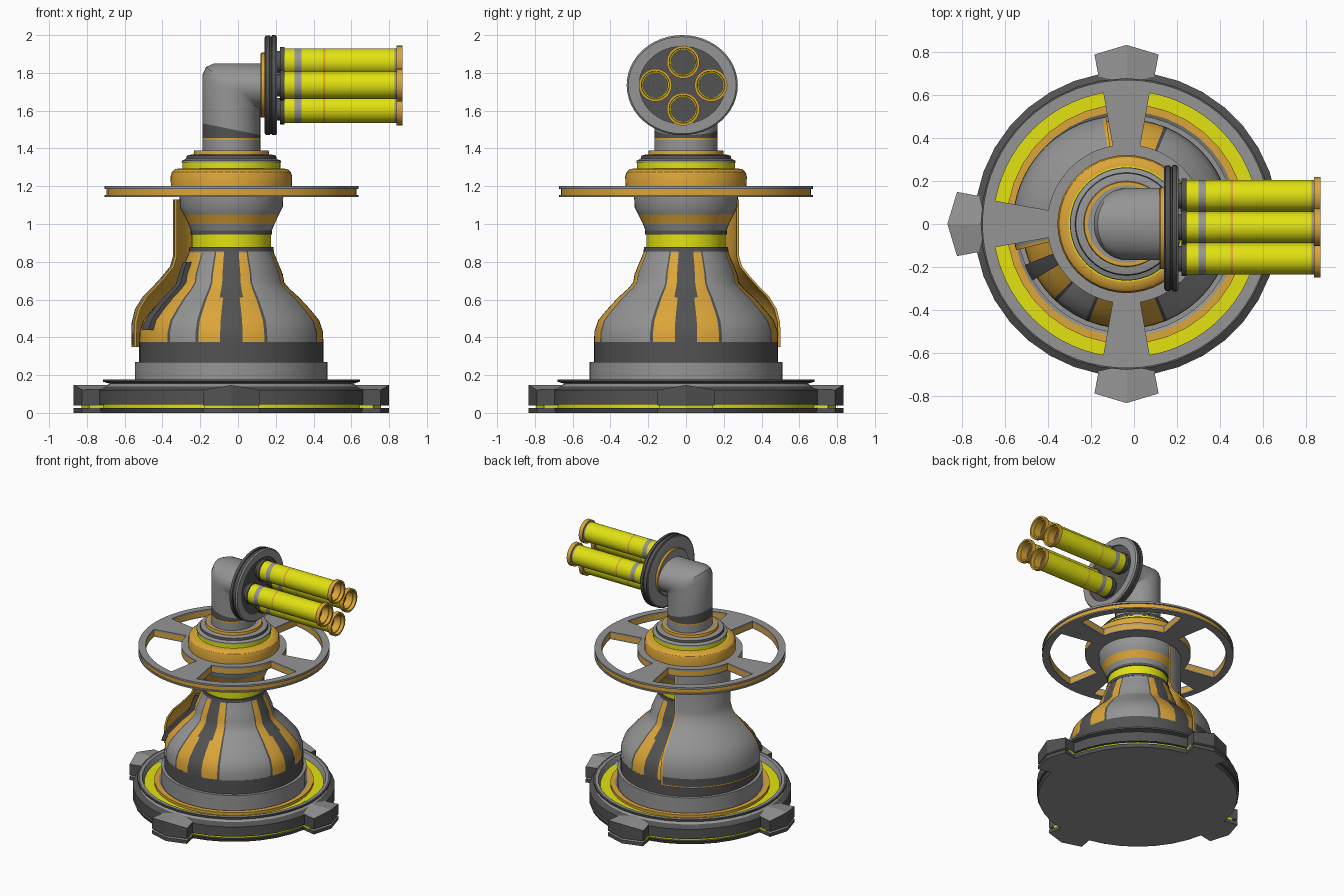
import bpy, bmesh, math
from mathutils import Matrix

if "Cube" in bpy.data.objects:
    bpy.data.objects.remove(bpy.data.objects["Cube"])

# Materials
COLOURS = {"grey": (0.30, 0.30, 0.30), "dark": (0.085, 0.085, 0.085),
           "yellow": (0.76, 0.76, 0.006), "orange": (0.72, 0.38, 0.04)}
MATS = []
for key, rgb in COLOURS.items():
    m = bpy.data.materials.new(key + " paint")
    m.use_nodes = True
    m.diffuse_color = (*rgb, 1)
    m.node_tree.nodes["Principled BSDF"].inputs["Base Color"].default_value = (*rgb, 1)
    MATS.append(m)
GREY, DARK, YELLOW, ORANGE = range(4)
CENTRE = Matrix.Translation((-0.035, 0, 0))


def finish(name, bm, place=CENTRE, smooth=True):
    bmesh.ops.remove_doubles(bm, verts=bm.verts, dist=1e-5)
    bmesh.ops.recalc_face_normals(bm, faces=bm.faces)
    bm.transform(place)
    me = bpy.data.meshes.new(name)
    bm.to_mesh(me)
    bm.free()
    for m in MATS:
        me.materials.append(m)
    ob = bpy.data.objects.new(name, me)
    bpy.context.collection.objects.link(ob)
    if smooth:
        bpy.ops.object.select_all(action='DESELECT')
        ob.select_set(True)
        bpy.context.view_layer.objects.active = ob
        bpy.ops.object.shade_smooth_by_angle(angle=math.radians(32))


def loft(bm, rings, colours, closed=True):
    """Skin rows of points; colours has one entry per gap between rows."""
    rows = [[bm.verts.new(p) for p in ring] for ring in rings]
    n = len(rows[0])
    for a, b, col in zip(rows, rows[1:], colours):
        for i in range(n if closed else n - 1):
            j = (i + 1) % n
            f = bm.faces.new((a[i], a[j], b[j], b[i]))
            f.material_index = col
    return rows


def lathe(name, prof, n=48, start=0, arc=360, place=CENTRE, rule=None, caps=None):
    """Spin (radius, height, colour of the band ending here)."""
    bm = bmesh.new()
    full = arc == 360
    angs = [math.radians(start + arc * i / n) for i in range(n if full else n + 1)]
    rings = [[(r * math.cos(a), r * math.sin(a), z) for a in angs] for r, z, _ in prof]
    rows = loft(bm, rings, [p[2] for p in prof[1:]], full)
    if rule:
        for f in bm.faces:
            c = f.calc_center_median()
            f.material_index = rule(math.degrees(math.atan2(c.y, c.x)) % 360, c.z, f.material_index)
    if caps is not None:
        for i in (0, -1):
            bm.faces.new([row[i] for row in rows[:-1]]).material_index = caps
    finish(name, bm, place)


# Base tray with stacked rim and coloured floor rings
lathe("base_tray", [
    (0, 0, GREY), (.70, 0, GREY), (.71, .025, DARK), (.69, .025, DARK), (.69, .045, YELLOW),
    (.71, .045, DARK), (.71, .12, DARK), (.67, .14, DARK), (.645, .155, GREY),
    (.68, .165, DARK), (.68, .178, DARK), (.664, .178, DARK), (.645, .178, GREY), (.63, .14, GREY),
    (.56, .14, YELLOW), (.56, .16, ORANGE), (.525, .16, ORANGE), (.51, .15, GREY),
    (0, .15, GREY)], n=36)

# Four feet: layered wedge with a ridged top
PAD = [(.6, -.125), (.69, -.13), (.79, -.15), (.835, 0), (.79, .15), (.69, .13), (.6, .125)]


def foot(name, angle):
    bm = bmesh.new()

    def layer(z0, z1, shrink, ridge, side, flat):
        low = [bm.verts.new((x * (1 - shrink), y * (1 - shrink), z0)) for x, y in PAD]
        top = [bm.verts.new((x * (1 - shrink), y * (1 - shrink), z1 + ridge * (1 - abs(y) / .15)))
               for x, y in PAD]
        back = bm.verts.new((.6, 0, z1 + ridge))
        for i in range(6):
            bm.faces.new((low[i], low[i + 1], top[i + 1], top[i])).material_index = side
        for verts in (low, top[:4] + [back], top[3:] + [back]):
            bm.faces.new(verts).material_index = flat
    layer(0, .027, 0, 0, DARK, GREY)
    layer(.027, .04, .05, 0, YELLOW, YELLOW)
    layer(.04, .122, 0, .025, DARK, GREY)
    finish(name, bm, CENTRE @ Matrix.Rotation(angle, 4, 'Z'), False)


for i, side in enumerate(("right", "back", "left", "front")):
    foot(side + "_foot", i * math.pi / 2)

# Pedestal
lathe("pedestal", [(.51, .14, GREY), (.51, .27, GREY), (.488, .27, GREY),
                   (.488, .375, DARK), (0, .375, DARK)])

# Bell body with painted stripes on four sides
BELL = [(.487, .37), (.485, .43), (.465, .49), (.42, .545), (.36, .61), (.31, .655),
        (.28, .69), (.272, .735), (.245, .80), (.225, .848), (.222, .86)]


def stripes(ang, z, col):
    if 200 < ang < 228 and z < .85:                 # broad stripe beside the rear guard
        return ORANGE if ang < 226 else DARK
    off = abs((ang + 45) % 90 - 45)
    inner = 7 if z < .6 else 10
    if off < inner or 21 < off < 23:
        return DARK
    return ORANGE if off < 21 and z < .85 else col


lathe("bell_body", [(r, z, GREY) for r, z in BELL], n=360, rule=stripes)


def bell_radius(z):
    for (r0, z0), (r1, z1) in zip(BELL, BELL[1:]):
        if z <= z1:
            return r0 + (r1 - r0) * (z - z0) / (z1 - z0)


# Raised dark strip following the bell
heights = [.44 + .04 * i for i in range(10)]
outer = [(bell_radius(z) + .03, z, DARK) for z in heights]
inner = [(bell_radius(z) - .01, z, DARK) for z in reversed(heights)]
lathe("raised_strip", outer + inner + outer[:1], n=4, start=202, arc=9, caps=DARK)

# Curved rear guard: grey outside, orange inside, orange trim along its edges
GUARD = [(.505, .35), (.505, .36), (.505, .42), (.503, .48), (.485, .55), (.445, .615), (.40, .66),
         (.345, .72), (.30, .775), (.284, .83), (.284, 1.13)]
outer = [(r, z, ORANGE if z == .36 else DARK if z == .42 else GREY) for r, z in GUARD]
inner = [(r - .014, z, ORANGE) for r, z in reversed(GUARD)]
lathe("rear_guard", outer + inner + [(.505, .35, ORANGE)], n=48, start=98, arc=96, caps=ORANGE,
      place=CENTRE @ Matrix.Translation((-.025, 0, 0)),
      rule=lambda ang, z, col: col if 100 < ang < 192 else ORANGE)

# Neck
lathe("neck", [
    (0, .85, DARK), (.225, .855, DARK), (.222, .878, DARK), (.21, .878, DARK), (.21, .945, YELLOW),
    (.216, .945, DARK), (.216, .965, DARK), (.214, .965, GREY), (.228, 1.0, GREY),
    (.252, 1.05, ORANGE), (.272, 1.09, GREY), (.275, 1.15, GREY), (0, 1.15, GREY)])


# Spoked ring: three stacked plates with sector openings
def spoked_plate(name, z0, z1, radius, side_col):
    bm = bmesh.new()
    n = 72
    radii = [.2, .37, .62, radius]
    rings = [[(r * math.cos(2 * math.pi * i / n), r * math.sin(2 * math.pi * i / n), z0)
              for i in range(n)] for r in radii]
    loft(bm, rings, [GREY] * 3)
    gone = []
    for f in bm.faces:
        c = f.calc_center_median()
        off = abs((math.degrees(math.atan2(c.y, c.x)) + 45) % 90 - 45)
        if .37 < c.xy.length < .62 and off > 10:
            gone.append(f)
    bmesh.ops.delete(bm, geom=gone, context='FACES')
    ext = bmesh.ops.extrude_face_region(bm, geom=bm.faces[:], use_keep_orig=True)
    bmesh.ops.translate(bm, vec=(0, 0, z1 - z0),
                        verts=[v for v in ext["geom"] if isinstance(v, bmesh.types.BMVert)])
    bm.normal_update()
    for f in bm.faces:
        f.material_index = GREY if abs(f.normal.z) > .5 else side_col
    finish(name, bm)


spoked_plate("ring_lower_plate", 1.143, 1.154, .672, GREY)
spoked_plate("ring_core", 1.154, 1.186, .662, ORANGE)
spoked_plate("ring_upper_plate", 1.186, 1.2, .672, GREY)

# Hub stack
lathe("hub", [
    (.32, 1.19, ORANGE), (.322, 1.25, ORANGE), (.315, 1.275, ORANGE), (.298, 1.29, ORANGE),
    (.27, 1.295, ORANGE), (.26, 1.295, YELLOW), (.26, 1.325, YELLOW), (.264, 1.325, GREY),
    (.262, 1.335, GREY), (.24, 1.345, GREY), (.236, 1.362, DARK), (.212, 1.368, GREY),
    (.2, 1.368, GREY), (.197, 1.388, ORANGE), (.18, 1.388, ORANGE), (0, 1.388, GREY)])

# Elbow pipe: mitred corner with a small rounding
bm = bmesh.new()
N = 48
oval = [(.153 * math.cos(2 * math.pi * i / N), .168 * math.sin(2 * math.pi * i / N)) for i in range(N)]
rings = [[(x, y, z) for x, y in oval] for z in (1.38, 1.445, 1.455)]
rings.append([(x, y, 1.502 - .2 * x) for x, y in oval])
for dx, dz in ((0, -.2), (.06, -.06), (.2, 0)):
    rings.append([(x + dx * (.153 - x), y, 1.605 + (.8 + dz) * (.153 - x)) for x, y in oval])
rings.append([(.16, y, 1.605 + .8 * (.153 - x)) for x, y in oval])
loft(bm, rings, [GREY, ORANGE, DARK, GREY, GREY, GREY, GREY])
finish("elbow_pipe", bm)

# Barrel mount disc, spun about the x direction
TURN = Matrix.Rotation(math.pi / 2, 4, 'Y')
lathe("mount_disc", [
    (0, .12, GREY), (.168, .12, GREY), (.172, .124, ORANGE), (.172, .14, ORANGE), (.25, .14, GREY),
    (.264, .147, DARK), (.264, .168, DARK), (.258, .17, DARK), (.258, .178, DARK), (.265, .18, DARK),
    (.265, .198, DARK), (.257, .207, GREY), (.205, .207, GREY), (.205, .197, ORANGE), (0, .197, DARK)],
    place=Matrix.Translation((0, -.02, 1.735)) @ Matrix.Diagonal((1, 1.11, 1, 1)) @ TURN)

# Four barrels
BARREL = [
    (.06, .19, DARK), (.06, .222, DARK), (.08, .222, DARK), (.08, .245, DARK), (.073, .245, DARK),
    (.073, .3, YELLOW), (.073, .335, GREY), (.073, .45, YELLOW), (.073, .462, ORANGE),
    (.073, .828, YELLOW), (.073, .84, GREY), (.087, .84, ORANGE), (.087, .87, ORANGE),
    (.074, .87, ORANGE), (.072, .845, ORANGE), (.065, .845, YELLOW), (.065, .79, ORANGE), (0, .79, DARK)]
for name, y, z in (("top", 0, .122), ("bottom", 0, -.127), ("left", -.147, 0), ("right", .147, 0)):
    lathe(name + "_barrel", BARREL, n=32,
          place=Matrix.Translation((0, y - .015, z + 1.735)) @ TURN)
